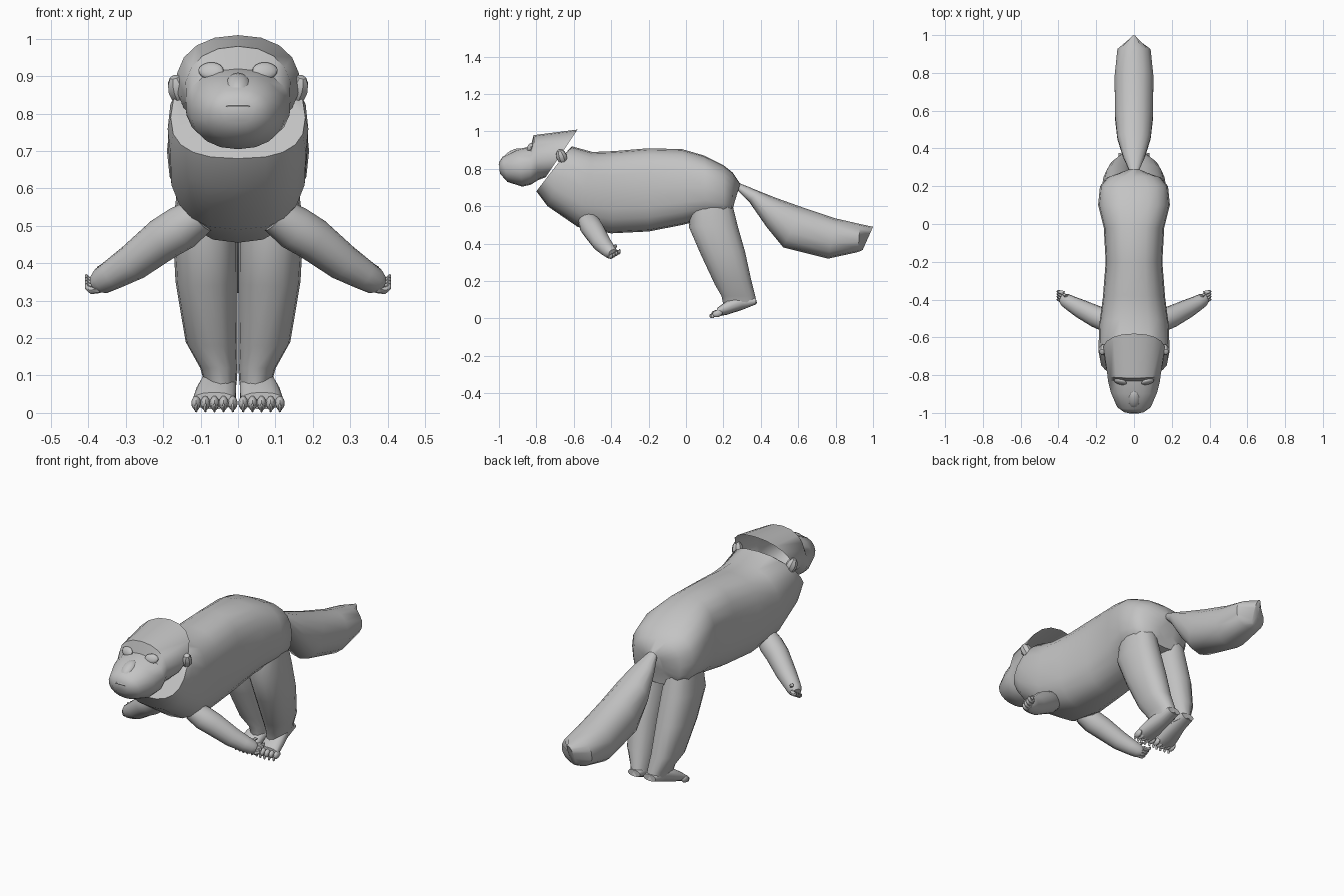
import bpy, bmesh, math
from mathutils import Vector, Matrix

grey = bpy.data.materials.new("fur grey")
grey.diffuse_color = (0.55, 0.55, 0.55, 1)


def finish(name, bm, mirror=False, angle=50):
    bmesh.ops.recalc_face_normals(bm, faces=bm.faces)
    me = bpy.data.meshes.new(name)
    bm.to_mesh(me)
    bm.free()
    me.materials.append(grey)
    ob = bpy.data.objects.new(name, me)
    bpy.context.collection.objects.link(ob)
    bpy.ops.object.select_all(action='DESELECT')
    ob.select_set(True)
    bpy.context.view_layer.objects.active = ob
    bpy.ops.object.shade_smooth_by_angle(angle=math.radians(angle))
    if mirror:
        mod = ob.modifiers.new("mirror", 'MIRROR')
        mod.use_clip = False
        mod.use_mirror_merge = False
    return ob


def skin(bm, rings, start=True, end=True):
    rows = [[bm.verts.new(p) for p in r] for r in rings]
    n = len(rows[0])
    for a, b in zip(rows, rows[1:]):
        for i in range(n):
            j = (i + 1) % n
            bm.faces.new((a[i], a[j], b[j], b[i]))
    if start:
        bm.faces.new(rows[0])
    if end:
        bm.faces.new(rows[-1][::-1])


def ring(c, a, b, n, power=2.0):
    pts = []
    for i in range(n):
        t = 2 * math.pi * i / n
        u, v = math.cos(t), math.sin(t)
        u = math.copysign(abs(u) ** (2 / power), u)
        v = math.copysign(abs(v) ** (2 / power), v)
        pts.append(c + a * u + b * v)
    return pts


def loft(name, secs, n=16, power=2.0, mirror=False, start=True, end=True, angle=50):
    """Each section: upper (y, z), lower (y, z), half width, optional x."""
    rings = []
    for s in secs:
        x = s[5] if len(s) > 5 else 0
        p, q = Vector((x, s[0], s[1])), Vector((x, s[2], s[3]))
        rings.append(ring((p + q) / 2, (p - q) / 2, Vector((s[4], 0, 0)), n, power))
    bm = bmesh.new()
    skin(bm, rings, start, end)
    return finish(name, bm, mirror, angle)


def tube(bm, pts, n=12):
    """Each point: x, y, z, radius."""
    ps = [Vector(p[:3]) for p in pts]
    rings = []
    for i, p in enumerate(pts):
        d = ps[min(i + 1, len(ps) - 1)] - ps[max(i - 1, 0)]
        a = d.cross(Vector((0, 0, 1))).normalized()
        b = d.cross(a).normalized()
        rings.append(ring(ps[i], a * p[3], b * p[3], n))
    skin(bm, rings)


def blob(bm, c, r, rot=(0, 0, 0), u=10, v=7):
    m = Matrix.Translation(c)
    for ax, ang in zip("XYZ", rot):
        m = m @ Matrix.Rotation(math.radians(ang), 4, ax)
    bmesh.ops.create_uvsphere(bm, u_segments=u, v_segments=v, radius=1,
                              matrix=m @ Matrix.Diagonal((*r, 1)))


# Torso, with the slanted neck end in front
loft("body", [
    (-0.63, 0.90, -0.80, 0.68, 0.18),
    (-0.61, 0.92, -0.74, 0.60, 0.188),
    (-0.50, 0.89, -0.58, 0.49, 0.185),
    (-0.38, 0.895, -0.40, 0.455, 0.165),
    (-0.20, 0.91, -0.20, 0.465, 0.15),
    (-0.02, 0.905, -0.02, 0.50, 0.16),
    (0.10, 0.87, 0.10, 0.53, 0.19),
    (0.20, 0.82, 0.20, 0.53, 0.18),
    (0.25, 0.78, 0.245, 0.54, 0.14),
    (0.29, 0.72, 0.25, 0.59, 0.05)], n=20, power=2.6)

# Head shell, open at the back
loft("head", [
    (-1.0, 0.835, -0.995, 0.775, 0.05),
    (-0.98, 0.865, -0.955, 0.73, 0.09),
    (-0.90, 0.905, -0.875, 0.705, 0.125),
    (-0.83, 0.92, -0.83, 0.715, 0.14),
    (-0.815, 0.98, -0.79, 0.74, 0.142),
    (-0.58, 1.01, -0.75, 0.755, 0.165)], n=18, power=2.2, end=False, angle=45)

# Eyes
bm = bmesh.new()
blob(bm, (0.072, -0.835, 0.915), (0.035, 0.012, 0.024), (-25, -8, 12), 14, 8)
finish("eye", bm, True)

# Mouth line and nose bridge
bm = bmesh.new()
tube(bm, [(-0.055, -0.985, 0.812, 0.004), (-0.025, -0.997, 0.822, 0.005),
          (0.025, -0.997, 0.822, 0.005), (0.055, -0.985, 0.812, 0.004)], 6)
finish("mouth", bm)
bm = bmesh.new()
blob(bm, (0, -0.925, 0.873), (0.035, 0.06, 0.027), (28, 0, 0))
finish("nose_bridge", bm)

# Ears
bm = bmesh.new()
blob(bm, (0.16, -0.665, 0.865), (0.028, 0.03, 0.042), (20, 15, 20), 8, 6)
finish("ear", bm, True, 30)

# Tail
loft("tail", [
    (0.27, 0.73, 0.27, 0.69, 0.02),
    (0.38, 0.685, 0.34, 0.62, 0.06),
    (0.48, 0.645, 0.43, 0.49, 0.09),
    (0.62, 0.595, 0.52, 0.38, 0.103),
    (0.80, 0.535, 0.76, 0.32, 0.105),
    (0.93, 0.505, 0.92, 0.355, 0.09),
    (1.0, 0.49, 0.945, 0.367, 0.015)], n=14, power=2.2, angle=40)

# Hind legs
loft("hind_leg", [
    (0.24, 0.64, 0.03, 0.60, 0.07, 0.09),
    (0.275, 0.50, 0.015, 0.49, 0.087, 0.088),
    (0.315, 0.36, 0.08, 0.34, 0.083, 0.084),
    (0.35, 0.20, 0.155, 0.18, 0.069, 0.071),
    (0.37, 0.12, 0.19, 0.12, 0.05, 0.051),
    (0.38, 0.08, 0.20, 0.07, 0.042, 0.046)], n=16, power=2.3, mirror=True)

# Hind feet with toes and claws
loft("hind_foot", [
    (0.375, 0.11, 0.375, 0.076, 0.036, 0.046),
    (0.30, 0.13, 0.30, 0.046, 0.044, 0.048),
    (0.22, 0.095, 0.22, 0.02, 0.054, 0.058),
    (0.165, 0.055, 0.165, 0.01, 0.058, 0.064)], n=14, power=2.3, mirror=True)
bm = bmesh.new()
for i in range(5):
    x = 0.014 + i * 0.0245
    y = 0.158 + 0.004 * abs(i - 1.5)
    blob(bm, (x, y, 0.026), (0.013, 0.028, 0.019), (15, 0, 0), 8, 6)
    blob(bm, (x, y - 0.026, 0.013), (0.005, 0.009, 0.0125), (20, 0, 0), 6, 5)
finish("toes", bm, True)

# Front legs reaching out sideways
bm = bmesh.new()
tube(bm, [(0.10, -0.53, 0.53, 0.05), (0.15, -0.51, 0.495, 0.06), (0.20, -0.49, 0.465, 0.058),
          (0.28, -0.45, 0.403, 0.05), (0.335, -0.42, 0.37, 0.041),
          (0.365, -0.402, 0.353, 0.036), (0.382, -0.392, 0.346, 0.024)], 14)
finish("front_leg", bm, True)

# Fingers curling at the end of the front legs
bm = bmesh.new()
for i in range(4):
    y, z = -0.408 + i * 0.014, 0.332 + i * 0.008
    tube(bm, [(0.37, y, z, 0.012), (0.393, y + 0.006, z - 0.004, 0.011),
              (0.404, y + 0.01, z + 0.004, 0.007), (0.406, y + 0.012, z + 0.014, 0.003)], 7)
tube(bm, [(0.355, -0.385, 0.375, 0.011), (0.368, -0.375, 0.39, 0.008),
          (0.376, -0.37, 0.388, 0.003)], 7)
finish("fingers", bm, True)
